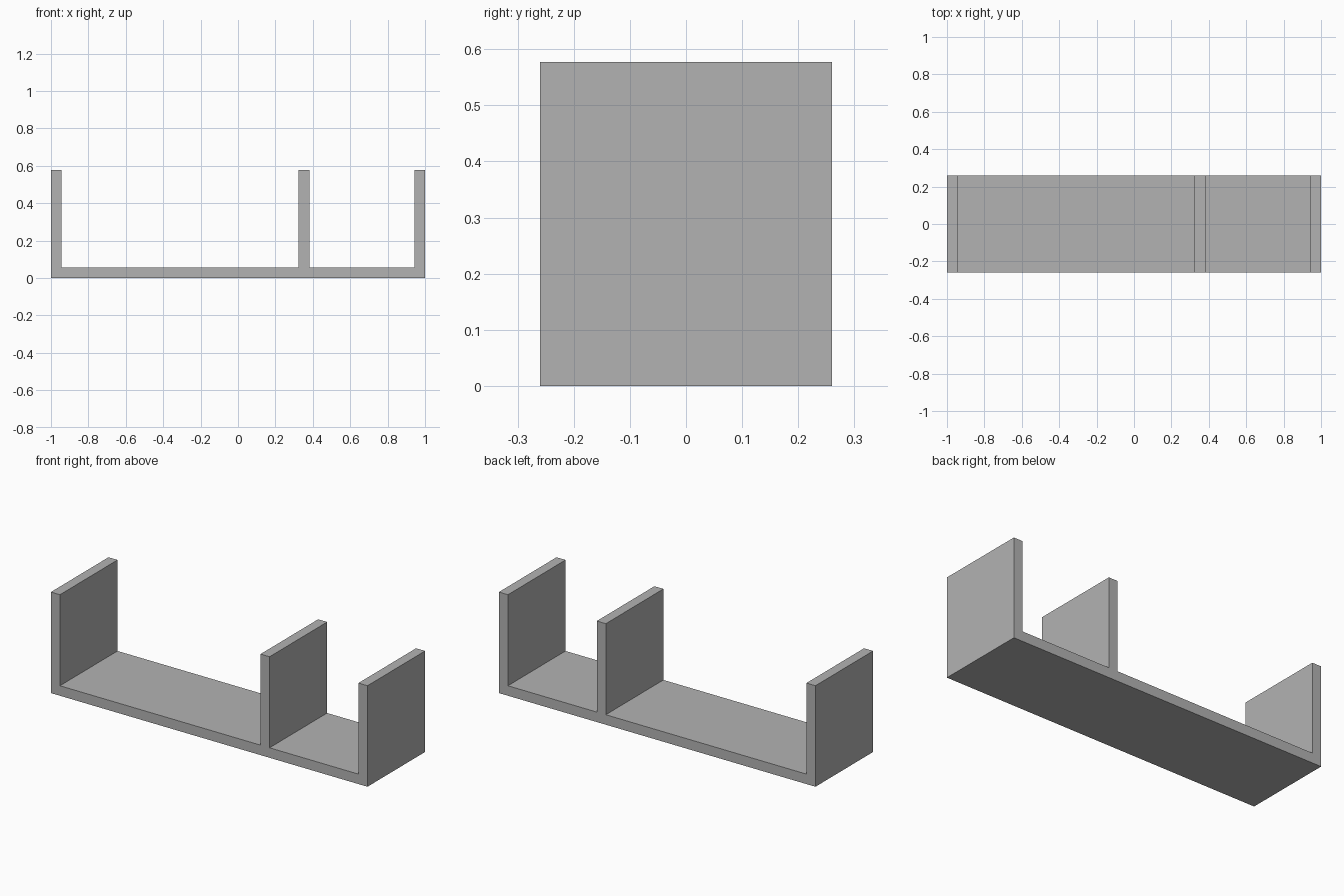
import bpy
import bmesh

cube = bpy.data.objects.get("Cube")
if cube:
    bpy.data.objects.remove(cube, do_unlink=True)

WIDTH, DEPTH, HEIGHT, BOARD = 2.0, 0.52, 0.577, 0.057
DIVIDER_X = 0.353  # centre of the off-centre divider

# Plain grey finish
grey = bpy.data.materials.new("plain_grey")
grey.use_nodes = True
colour = (0.45, 0.45, 0.45, 1.0)
grey.diffuse_color = colour
grey.node_tree.nodes["Principled BSDF"].inputs["Base Color"].default_value = colour

# Front outline: flat base with an upright at each end and one divider
half = WIDTH / 2
outline = [(-half, 0), (half, 0)]
for centre in (half - BOARD / 2, DIVIDER_X, -half + BOARD / 2):
    right, left = centre + BOARD / 2, centre - BOARD / 2
    if right < half - 0.001:
        outline.append((right, BOARD))
    outline += [(right, HEIGHT), (left, HEIGHT)]
    if left > -half + 0.001:
        outline.append((left, BOARD))

# Extrude the outline from front to back
bm = bmesh.new()
front = bm.faces.new([bm.verts.new((x, -DEPTH / 2, z)) for x, z in outline])
extruded = bmesh.ops.extrude_face_region(bm, geom=[front], use_keep_orig=True)
back_verts = [g for g in extruded["geom"] if isinstance(g, bmesh.types.BMVert)]
bmesh.ops.translate(bm, verts=back_verts, vec=(0, DEPTH, 0))
bmesh.ops.recalc_face_normals(bm, faces=bm.faces)

mesh = bpy.data.meshes.new("divided_shelf")
bm.to_mesh(mesh)
bm.free()
mesh.materials.append(grey)
shelf = bpy.data.objects.new("divided_shelf", mesh)
bpy.context.collection.objects.link(shelf)
